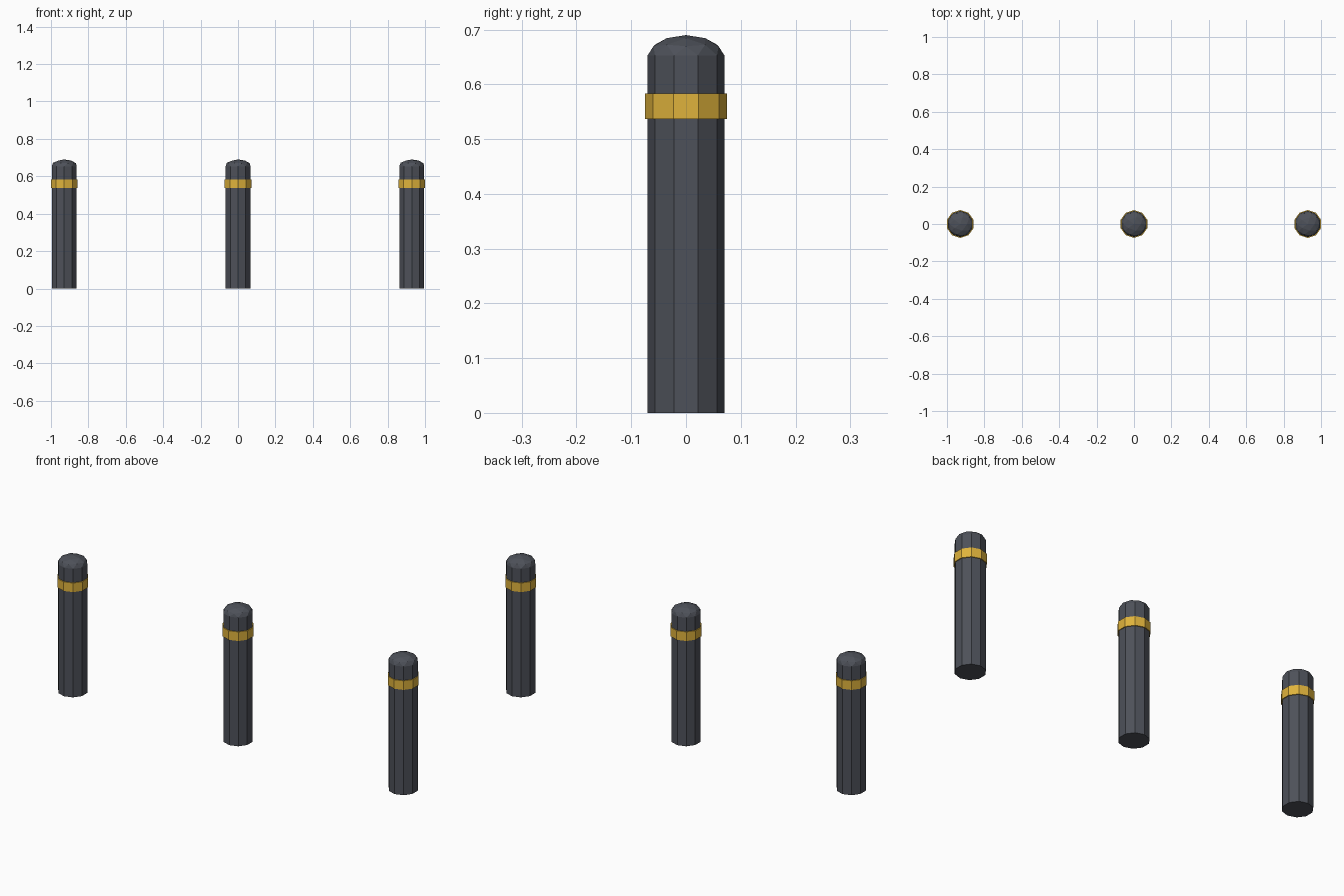
import bpy, bmesh
from mathutils import Matrix

if "Cube" in bpy.data.objects:
    bpy.data.objects.remove(bpy.data.objects["Cube"])

SIDES = 10
SPACING = 0.929
RADIUS, BAND_RADIUS = 0.07, 0.0745
SHOULDER, TOP = 0.653, 0.69


def material(name, colour):
    m = bpy.data.materials.new(name)
    m.diffuse_color = (*colour, 1)
    m.use_nodes = True
    m.node_tree.nodes["Principled BSDF"].inputs["Base Color"].default_value = m.diffuse_color
    return m


DARK = material("charcoal paint", (0.075, 0.082, 0.1))
GOLD = material("yellow band paint", (0.74, 0.45, 0.045))


def add(name, bm, x, mat):
    me = bpy.data.meshes.new(name)
    bm.to_mesh(me)
    bm.free()
    me.materials.append(mat)
    ob = bpy.data.objects.new(name, me)
    ob.location.x = x
    bpy.context.collection.objects.link(ob)


def prism(r, z0, z1, cap_top=True):
    """Ten-sided cylinder with a corner facing front and back."""
    bm = bmesh.new()
    bmesh.ops.create_cone(bm, cap_ends=True, segments=SIDES, radius1=r, radius2=r,
                          depth=z1 - z0, matrix=Matrix.Translation((0, 0, (z0 + z1) / 2)))
    # make sure a corner lies on the y axis
    if not any(abs(v.co.x) < 1e-5 for v in bm.verts):
        bmesh.ops.rotate(bm, verts=bm.verts, matrix=Matrix.Rotation(0.31415927, 3, 'Z'))
    if not cap_top:
        top = [f for f in bm.faces if f.normal.z > 0.9]
        bmesh.ops.delete(bm, geom=top, context='FACES_ONLY')
    return bm


def dome():
    """Flattened upper half of a faceted ball, its rim matching the post."""
    bm = bmesh.new()
    bmesh.ops.create_icosphere(bm, subdivisions=2, radius=1)
    bmesh.ops.bisect_plane(bm, geom=bm.verts[:] + bm.edges[:] + bm.faces[:], dist=1e-4,
                           plane_co=(0, 0, 0), plane_no=(0, 0, 1), clear_inner=True)
    bmesh.ops.scale(bm, vec=(RADIUS, RADIUS, TOP - SHOULDER), verts=bm.verts)
    bmesh.ops.translate(bm, vec=(0, 0, SHOULDER), verts=bm.verts)
    return bm


# Three identical bollards in a row
for side, x in (("left", -SPACING), ("middle", 0), ("right", SPACING)):
    add(side + "_post", prism(RADIUS, 0, SHOULDER, cap_top=False), x, DARK)
    add(side + "_dome_cap", dome(), x, DARK)
    add(side + "_band", prism(BAND_RADIUS, 0.537, 0.583), x, GOLD)
